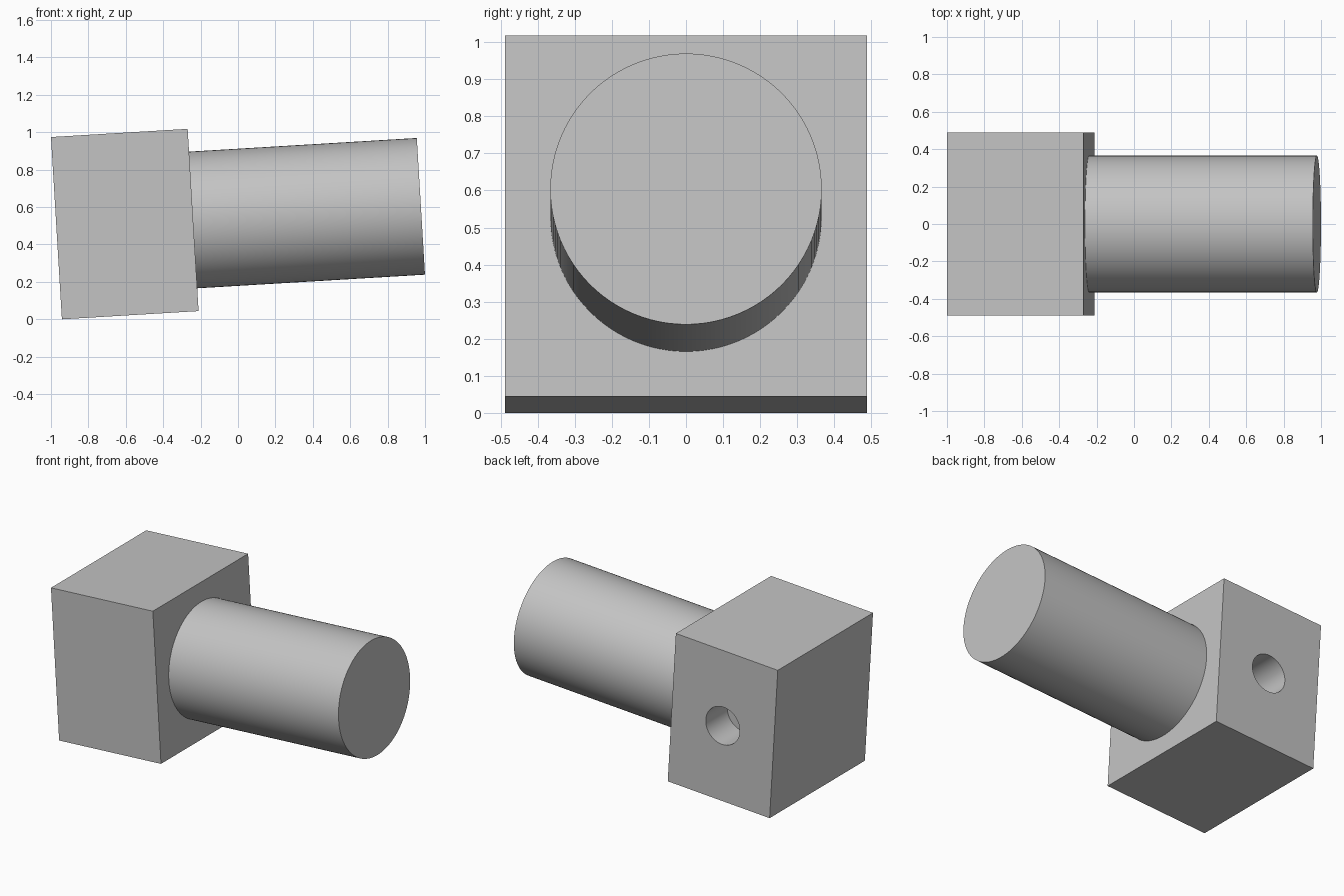
import bpy
import math
from mathutils import Matrix, Vector

cube = bpy.data.objects.get("Cube")
if cube:
    bpy.data.objects.remove(cube, do_unlink=True)

UNIT = 0.244                      # head is 3 x 4 x 4 units, shank is 5 long
TILT = Matrix.Translation((-0.24, 0, 0.531)) @ Matrix.Rotation(math.radians(-3.43), 4, 'Y')

grey = bpy.data.materials.new("plain_grey")
grey.use_nodes = True
grey.diffuse_color = (0.55, 0.55, 0.55, 1)
grey.node_tree.nodes["Principled BSDF"].inputs["Base Color"].default_value = (0.55, 0.55, 0.55, 1)


def place(name, centre, turn=Matrix()):
    """Name the active primitive and set it in the tilted frame."""
    obj = bpy.context.object
    obj.name = name
    obj.matrix_world = TILT @ Matrix.Translation(Vector(centre)) @ turn
    obj.data.materials.append(grey)
    return obj


def smooth(obj):
    bpy.ops.object.select_all(action='DESELECT')
    obj.select_set(True)
    bpy.context.view_layer.objects.active = obj
    bpy.ops.object.shade_smooth_by_angle(angle=math.radians(30))


# Round shank, slightly sunk into the head
sink = 0.02
length = 5 * UNIT + sink
bpy.ops.mesh.primitive_cylinder_add(vertices=96, radius=1.5 * UNIT, depth=length)
shank = place("shank", (length / 2 - sink, 0, 0), Matrix.Rotation(math.pi / 2, 4, 'Y'))
smooth(shank)

# Block head
bpy.ops.mesh.primitive_cube_add(size=1)
head = place("head", (-1.5 * UNIT, 0, 0))
head.data.transform(Matrix.Diagonal((3 * UNIT, 4 * UNIT, 4 * UNIT, 1)))

# Blind hole in the back of the head
hole_depth = 0.22
bpy.ops.mesh.primitive_cylinder_add(vertices=64, radius=UNIT / 2, depth=2 * hole_depth)
cutter = place("hole_cutter", (-1.5 * UNIT, 2 * UNIT, 0), Matrix.Rotation(math.pi / 2, 4, 'X'))
cutter.hide_render = True
cut = head.modifiers.new("hole", 'BOOLEAN')
cut.operation = 'DIFFERENCE'
cut.solver = 'EXACT'
cut.object = cutter
bpy.context.view_layer.update()
bpy.context.view_layer.objects.active = head
bpy.ops.object.modifier_apply(modifier=cut.name)
bpy.data.objects.remove(cutter, do_unlink=True)
smooth(head)
